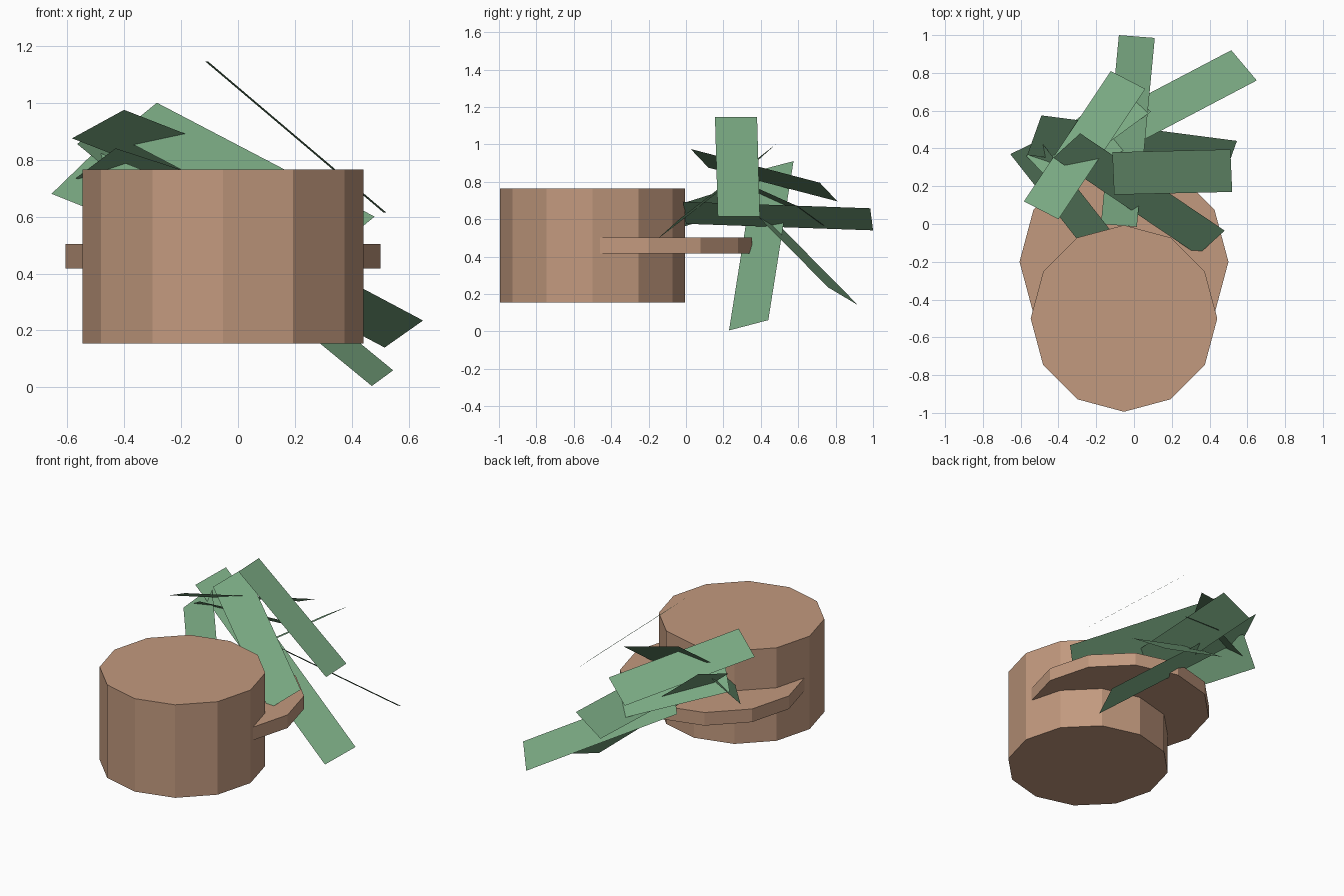
import bpy
from mathutils import Vector

cube = bpy.data.objects.get("Cube")
if cube:
    bpy.data.objects.remove(cube, do_unlink=True)


def make_material(name, colour):
    material = bpy.data.materials.new(name)
    material.use_nodes = True
    rgba = (*colour, 1)
    material.diffuse_color = rgba
    material.node_tree.nodes["Principled BSDF"].inputs["Base Color"].default_value = rgba
    return material


clay = make_material("clay brown", (0.54, 0.32, 0.21))
green = make_material("leaf green", (0.19, 0.39, 0.22))


def make_drum(name, y, radius, bottom, top):
    """Twelve-sided upright drum with flat faces."""
    bpy.ops.mesh.primitive_cylinder_add(
        vertices=12, radius=radius, depth=top - bottom,
        location=(-0.053, y, (bottom + top) / 2))
    drum = bpy.context.object
    drum.name = name
    drum.data.materials.append(clay)
    return drum


def make_leaf(name, corner, across, along):
    """Flat rectangular blade from one corner and its two edge directions."""
    corner, across, along = Vector(corner), Vector(across), Vector(along)
    corners = [corner, corner + across, corner + across + along, corner + along]
    mesh = bpy.data.meshes.new(name)
    mesh.from_pydata(corners, [], [(0, 1, 2, 3)])
    mesh.materials.append(green)
    leaf = bpy.data.objects.new(name, mesh)
    bpy.context.collection.objects.link(leaf)
    return leaf


# Pot and the thin disc that sits through its back
make_drum("pot", -0.5, 0.494, 0.155, 0.765)
make_drum("saucer", -0.2, 0.553, 0.417, 0.503)

# Leaves: corner, short edge, long edge
leaves = {
    "floating_leaf": ((-0.115, 0.38, 1.145), (0.01, -0.225, 0), (0.625, 0.015, -0.53)),
    "back_leaf": ((-0.08, 1, 0.54), (0.19, -0.015, 0.118), (-0.095, -1, 0.035)),
    "low_left_leaf": ((0.515, 0.92, 0.14), (0.135, -0.16, 0.095), (-0.8, -0.42, 0.425)),
    "leaning_leaf": ((0.48, -0.035, 0.6), (-0.142, -0.129, -0.116), (-0.765, 0.515, 0.4)),
    "top_leaf": ((-0.583, 0.12, 0.875), (0.183, -0.095, 0.1), (0.46, 0.69, -0.18)),
    "long_leaf": ((0.545, 0.44, 0.06), (-0.075, -0.21, -0.055), (-1.035, 0.135, 0.85)),
    "rooted_leaf": ((-0.655, 0.37, 0.68), (0.155, 0.075, 0.15), (0.6, -0.764, -0.24)),
    "inner_leaf": ((-0.57, 0.36, 0.735), (0.14, -0.145, 0.105), (0.52, 0.38, -0.17)),
}
for name, shape in leaves.items():
    make_leaf(name, *shape)
